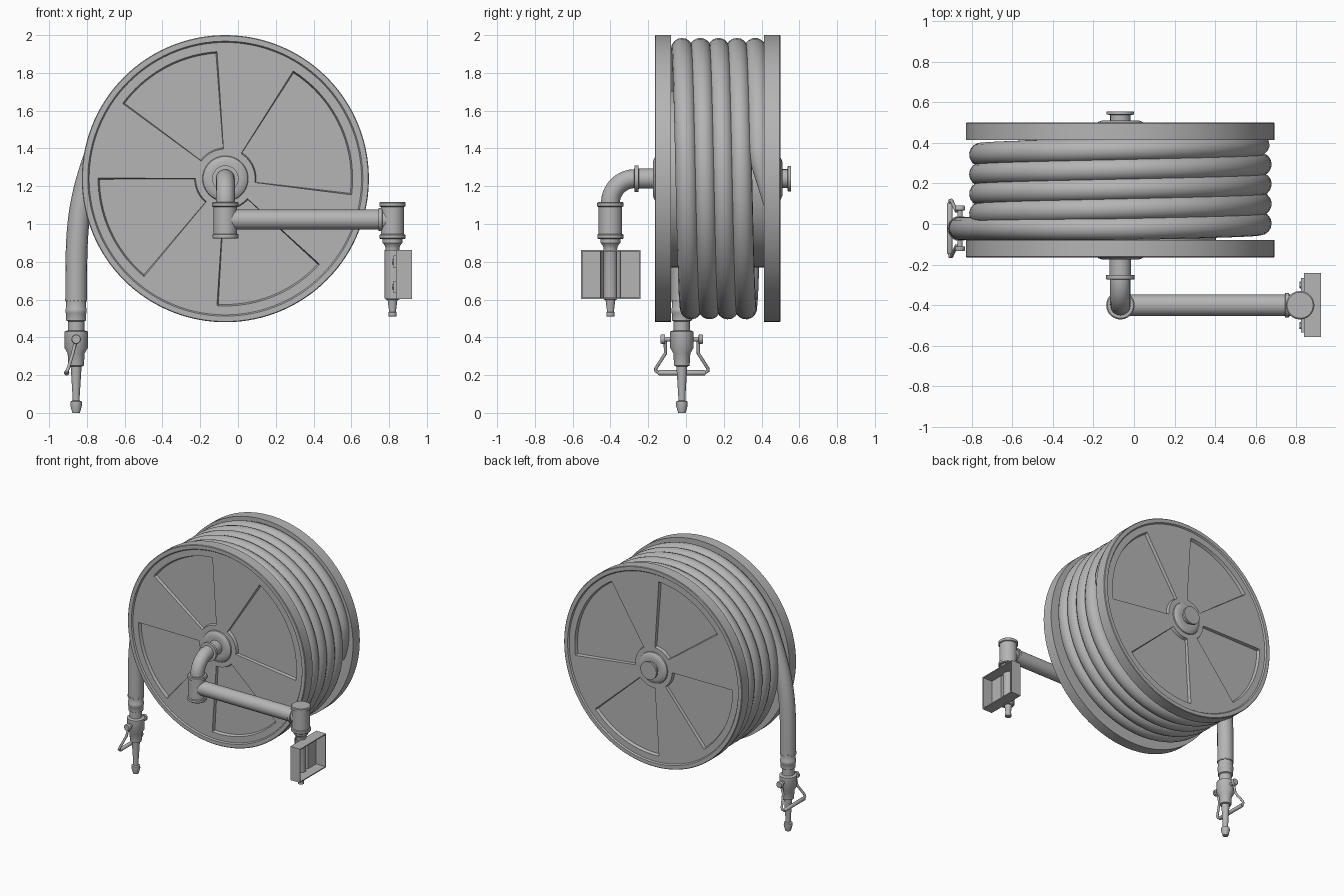
import bpy, bmesh
from math import sin, cos, radians, pi
from mathutils import Vector

if "Cube" in bpy.data.objects:
    bpy.data.objects.remove(bpy.data.objects["Cube"])

CX, CZ = -0.067, 1.24     # reel axis
ARM_Y = -0.4
NX, NY = -0.857, -0.022   # nozzle axis

# Dark grey paint for every part
PAINT = bpy.data.materials.new("dark_grey")
PAINT.diffuse_color = (0.46, 0.46, 0.46, 1)
PAINT.use_nodes = True
PAINT.node_tree.nodes["Principled BSDF"].inputs["Base Color"].default_value = PAINT.diffuse_color


def smooth(ob, angle=35):
    ob.data.materials.append(PAINT)
    bpy.ops.object.select_all(action='DESELECT')
    ob.select_set(True)
    bpy.context.view_layer.objects.active = ob
    bpy.ops.object.shade_smooth_by_angle(angle=radians(angle))


def finish(name, bm, angle=35):
    bmesh.ops.remove_doubles(bm, verts=bm.verts, dist=1e-5)
    bmesh.ops.recalc_face_normals(bm, faces=bm.faces)
    me = bpy.data.meshes.new(name)
    bm.to_mesh(me)
    bm.free()
    ob = bpy.data.objects.new(name, me)
    bpy.context.collection.objects.link(ob)
    smooth(ob, angle)
    return ob


def skin(bm, rings, closed=True):
    """Join consecutive point rows with quads."""
    rows = [[bm.verts.new(p) for p in ring] for ring in rings]
    n = len(rows)
    for i in range(n if closed else n - 1):
        a, b = rows[i], rows[(i + 1) % n]
        for j in range(len(a) - 1):
            bm.faces.new((a[j], a[j + 1], b[j + 1], b[j]))


def lathe(name, profile, origin, axis='Z', steps=40):
    """Revolve (radius, offset) points; the ends are closed on the axis."""
    pts = [(0, profile[0][1])] + list(profile) + [(0, profile[-1][1])]
    o = Vector(origin)
    make = {'X': lambda r, t, c, s: (t, r * c, r * s),
            'Y': lambda r, t, c, s: (r * c, t, r * s),
            'Z': lambda r, t, c, s: (r * c, r * s, t)}[axis]
    rings = []
    for i in range(steps):
        a = 2 * pi * i / steps
        rings.append([o + Vector(make(r, t, cos(a), sin(a))) for r, t in pts])
    bm = bmesh.new()
    skin(bm, rings)
    return finish(name, bm)


def tube(name, pts, radius, res=6):
    """Round tube along (x, y, z[, radius factor]) points."""
    cu = bpy.data.curves.new(name, 'CURVE')
    cu.dimensions = '3D'
    cu.bevel_depth, cu.bevel_resolution, cu.use_fill_caps = radius, res, True
    sp = cu.splines.new('POLY')
    sp.points.add(len(pts) - 1)
    for p, q in zip(sp.points, pts):
        p.co = (*q[:3], 1)
        p.radius = q[3] if len(q) > 3 else 1
    ob = bpy.data.objects.new(name, cu)
    bpy.context.collection.objects.link(ob)
    bpy.ops.object.select_all(action='DESELECT')
    ob.select_set(True)
    bpy.context.view_layer.objects.active = ob
    bpy.ops.object.convert(target='MESH')
    smooth(bpy.context.object, 50)


def box(name, lo, hi):
    bm = bmesh.new()
    bmesh.ops.create_cube(bm, size=1)
    for v in bm.verts:
        v.co = [(l + h) / 2 + c * (h - l) for l, h, c in zip(lo, hi, v.co)]
    return finish(name, bm)


# Reel flanges: rimmed discs with four recessed sector panels
PANELS = [(-7, 57.5), (94, 143.5), (180, 230), (266.5, 317.5)]


def flange(name, y_in, y_out):
    d = 1 if y_in > y_out else -1
    face = y_out + 0.010 * d
    edges = [e % 360 for p in PANELS for e in p]
    angles = [a for a in range(0, 360, 3) if a not in edges]
    for e in edges:           # paired rows make the panel side walls
        angles += [e - 0.3, e + 0.3]
    rings = []
    for a in sorted(angles):
        inside = any(lo < a + k < hi for lo, hi in PANELS for k in (0, -360, 360))
        deep = face + (0.022 * d if inside else 0)
        prof = [(0, y_in), (0.76, y_in), (0.76, y_out + 0.004 * d), (0.756, y_out),
                (0.728, y_out), (0.721, face), (0.674, face), (0.666, deep),
                (0.163, deep), (0.157, face), (0, face)]
        c, s = cos(radians(a)), sin(radians(a))
        rings.append([(CX + r * c, y, CZ + r * s) for r, y in prof])
    bm = bmesh.new()
    skin(bm, rings)
    finish(name, bm, 25)


flange("front_flange", -0.08, -0.165)
flange("rear_flange", 0.413, 0.5)
lathe("drum", [(0.47, -0.09), (0.47, 0.42)], (CX, 0, CZ), 'Y', 72)

# Hose: hanging tail, then a helix wound over the drum, ending in the rear flange
path = []
tail = [Vector(p) for p in ((NX, 0.59), (NX, 1.0), (-0.857, 1.127), (-0.705, 1.498))]
for i in range(25):
    t = i / 25
    w = ((1 - t) ** 3, 3 * t * (1 - t) ** 2, 3 * t * t * (1 - t), t ** 3)
    p = sum((v * k for v, k in zip(tail, w)), Vector((0, 0)))
    path.append((p.x, NY, p.y))
a = 158
while a >= -1452:
    end = max(0, -1430 - a) / 22
    y = NY + 0.097 * max(0, 90 - a) / 360 + 0.03 * end
    path.append((CX + 0.688 * cos(radians(a)), y, CZ + 0.688 * sin(radians(a)), 1 - 0.8 * end))
    a -= 5
tube("hose", path, 0.0575)

# Hub collars and axle
hub = [(0.122, 0.0), (0.118, 0.009), (0.106, 0.016), (0.09, 0.022), (0.07, 0.022)]
lathe("front_hub", [(r, -0.153 - t) for r, t in hub], (CX, 0, CZ), 'Y')
lathe("rear_hub", [(r, 0.488 + t) for r, t in hub], (CX, 0, CZ), 'Y')
lathe("rear_axle", [(0.05, 0.48), (0.05, 0.537), (0.068, 0.539), (0.068, 0.555)],
      (CX, 0, CZ), 'Y')
lathe("front_axle", [(0.053, -0.15), (0.053, -0.25), (0.07, -0.252), (0.07, -0.272),
                     (0.053, -0.274)], (CX, 0, CZ), 'Y')

# Elbow down to the swivel
bend = [(CX, -0.27 - 0.13 * sin(t), CZ - 0.13 + 0.13 * cos(t))
        for t in [i * pi / 32 for i in range(17)]]
tube("elbow_pipe", [(CX, -0.25, CZ)] + bend + [(CX, ARM_Y, 1.08)], 0.05)


def swivel(name, x, top, bottom):
    lathe(name, [(0.064, top), (0.07, top - 0.005), (0.07, top - 0.023), (0.062, top - 0.027),
                 (0.062, bottom + 0.026), (0.069, bottom + 0.022), (0.069, bottom + 0.005),
                 (0.064, bottom)], (x, ARM_Y, 0))


# Swing arm with a swivel at each end
swivel("reel_swivel", CX, 1.117, 0.922)
swivel("wall_swivel", 0.818, 1.117, 0.92)
lathe("swing_arm", [(0.053, CX), (0.053, 0.743), (0.061, 0.745), (0.061, 0.763),
                    (0.053, 0.765), (0.053, 0.8)], (0, ARM_Y, 1.023), 'X')

# Inlet pipe through the wall bracket
lathe("inlet_pipe", [(0.052, 0.93), (0.052, 0.90), (0.04, 0.885), (0.036, 0.87), (0.036, 0.60),
                     (0.026, 0.598), (0.019, 0.545), (0.019, 0.534), (0.022, 0.532),
                     (0.022, 0.513), (0.018, 0.51)], (0.818, ARM_Y, 0), steps=28)

# Wall bracket: plate with a bulged channel around the pipe, walls open to +x
arc = [(0.828 - 0.052 * sin(t), ARM_Y - 0.052 * cos(t)) for t in [i * pi / 12 for i in range(13)]]
section = ([(0.842, -0.555), (0.842, ARM_Y - 0.052)] + arc
           + [(0.842, ARM_Y + 0.052), (0.842, -0.245)])
bm = bmesh.new()
skin(bm, [[(x, y, z) for x, y in section] for z in (0.605, 0.862)], closed=False)
bmesh.ops.solidify(bm, geom=bm.faces[:], thickness=0.006)
finish("bracket_plate", bm)
for name, y in (("bracket_left_wall", -0.557), ("bracket_right_wall", -0.249)):
    box(name, (0.837, y, 0.603), (0.92, y + 0.008, 0.863))
for name, z in (("bracket_bottom_wall", 0.603), ("bracket_top_wall", 0.855)):
    box(name, (0.837, -0.557, z), (0.92, -0.241, z + 0.008))
for y in (-0.50, -0.30):
    for z in (0.667, 0.80):
        box("bracket_clamp", (0.822, y - 0.034, z - 0.032), (0.842, y + 0.034, z + 0.032))
        lathe("bracket_bolt", [(0.016, 0.814), (0.018, 0.826)], (0, y, z), 'X', 6)

# Nozzle: hose coupling, valve body, tapered jet
lathe("hose_coupling", [(0.058, 0.605), (0.058, 0.595), (0.053, 0.59), (0.053, 0.555),
                        (0.056, 0.55), (0.056, 0.53), (0.053, 0.525), (0.053, 0.49),
                        (0.044, 0.485), (0.044, 0.43)], (NX, NY, 0), steps=32)
lathe("valve_body", [(0.045, 0.437), (0.062, 0.43), (0.062, 0.345), (0.045, 0.315),
                     (0.041, 0.25), (0.028, 0.245)], (NX, NY, 0), steps=32)
lathe("jet_tip", [(0.029, 0.25), (0.019, 0.09), (0.019, 0.065), (0.03, 0.06), (0.031, 0.04),
                  (0.02, 0.0), (0.012, 0.0)], (NX, NY, 0), steps=28)
lathe("valve_pivot", [(0.022, -0.112), (0.025, -0.107), (0.025, -0.09), (0.013, -0.088),
                      (0.013, 0.088), (0.025, 0.09), (0.025, 0.107), (0.022, 0.112)],
      (NX, NY, 0.39), 'Y', 24)

# Valve handle: two bent side wires and a grip bar
for name, s in (("handle_wire_front", -1), ("handle_wire_rear", 1)):
    tube(name, [(NX, NY + s * 0.087, 0.39), (NX - 0.018, NY + s * 0.087, 0.315),
                (NX - 0.042, NY + s * 0.138, 0.235), (NX - 0.048, NY + s * 0.138, 0.222),
                (NX - 0.05, NY + s * 0.12, 0.212)], 0.009, 3)
lathe("handle_grip", [(0.011, -0.125), (0.014, -0.12), (0.014, 0.12), (0.011, 0.125)],
      (NX - 0.05, NY, 0.212), 'Y', 20)
